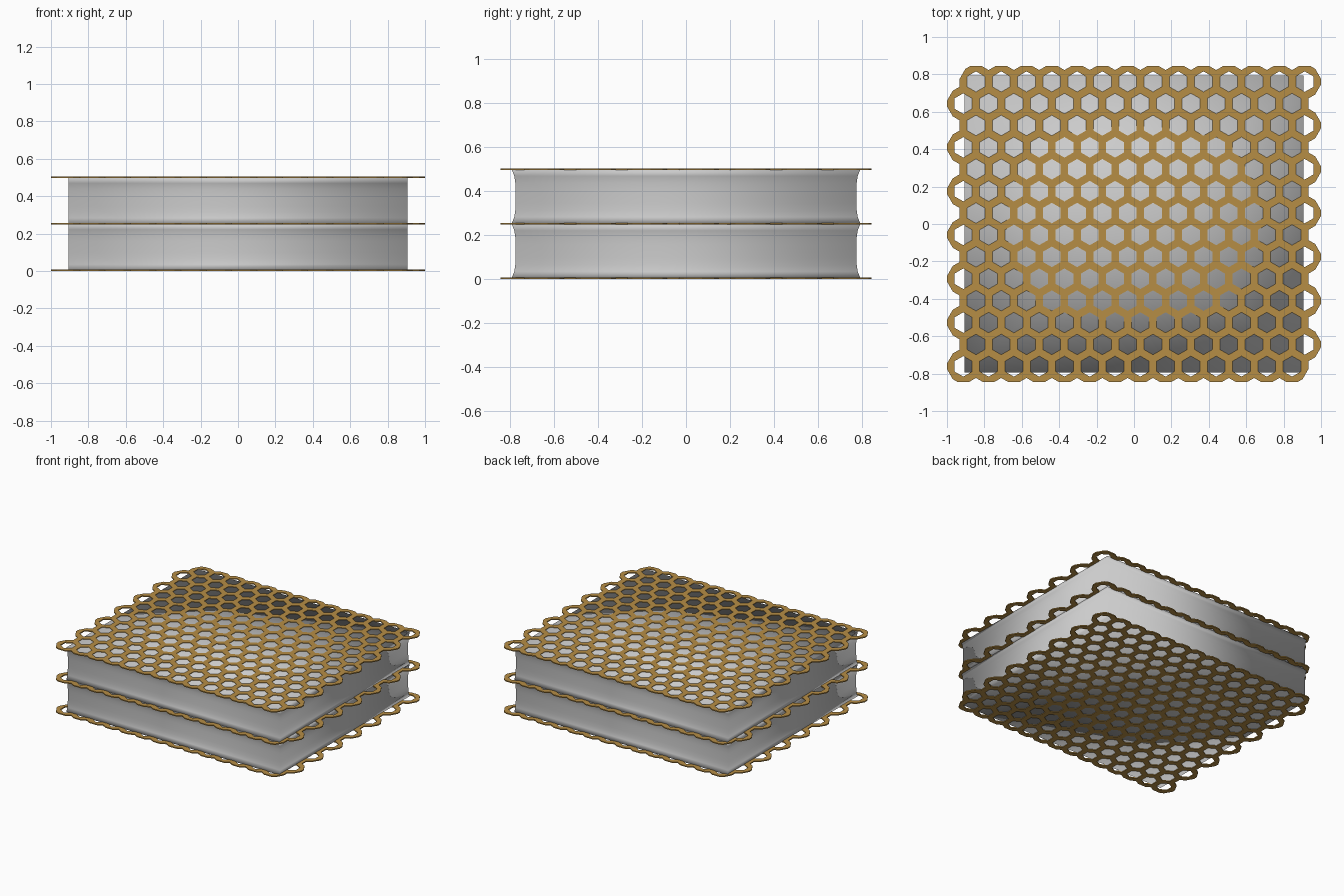
import bpy, bmesh
from math import sin, cos, pi, sqrt
from mathutils import Vector

if "Cube" in bpy.data.objects:
    bpy.data.objects.remove(bpy.data.objects["Cube"])

PITCH = 0.1352          # hexagon spacing across flats
R = PITCH / sqrt(3)     # cell corner radius
HALF = 0.02             # half the bar width
N = 14                  # rows and columns

gold = bpy.data.materials.new("gold")
gold.diffuse_color = (0.47, 0.27, 0.06, 1)
gold.use_nodes = True
gold.node_tree.nodes["Principled BSDF"].inputs["Base Color"].default_value = gold.diffuse_color


def add_object(name, bm):
    bmesh.ops.recalc_face_normals(bm, faces=bm.faces)
    me = bpy.data.meshes.new(name)
    bm.to_mesh(me)
    bm.free()
    ob = bpy.data.objects.new(name, me)
    bpy.context.collection.objects.link(ob)
    return ob


def honeycomb_sheet(name, z):
    bm = bmesh.new()
    # full hexagon cells, alternate rows shifted by half a cell
    for row in range(N):
        shift = PITCH / 4 * (1 if row % 2 else -1)
        y = (row - (N - 1) / 2) * PITCH * sqrt(3) / 2
        for col in range(N):
            x = (col - (N - 1) / 2) * PITCH + shift
            bm.faces.new([bm.verts.new((x + R * sin(k * pi / 3), y - R * cos(k * pi / 3), z))
                          for k in range(6)])
    bmesh.ops.remove_doubles(bm, verts=bm.verts, dist=0.001)
    cells = list(bm.faces)

    # outer rim: half a bar beyond the border, with blunt outer corners
    quads, corners = [], {}
    for e in bm.edges:
        if not e.is_boundary:
            continue
        mid = (e.verts[0].co + e.verts[1].co) / 2
        n = (mid - e.link_faces[0].calc_center_median()).normalized()
        outer = []
        for v in e.verts:
            along = (v.co - mid).normalized()
            single = len(v.link_faces) == 1
            p = v.co + n * HALF - along * (0.0246 if single else HALF / sqrt(3))
            outer.append(p)
            if single:
                corners.setdefault(v, []).append(p)
        quads.append((e.verts[0], e.verts[1], outer[1], outer[0]))

    # open the cells, leaving the bars
    bmesh.ops.inset_individual(bm, faces=cells, thickness=HALF, use_even_offset=True)
    bmesh.ops.delete(bm, geom=cells, context='FACES')
    for a, b, p, q in quads:
        bm.faces.new([a, b, bm.verts.new(p), bm.verts.new(q)])
    for v, (p, q) in corners.items():
        bm.faces.new([v, bm.verts.new(p), bm.verts.new(q)])
    bmesh.ops.remove_doubles(bm, verts=bm.verts, dist=0.0005)

    ob = add_object(name, bm)
    ob.data.materials.append(gold)
    sol = ob.modifiers.new("thickness", 'SOLIDIFY')
    sol.thickness = 0.008
    sol.offset = 0


def core_block(name, z0, z1):
    # rectangular block whose front and back walls curve inwards
    bm = bmesh.new()
    loops = []
    steps = 8
    for i in range(steps + 1):
        t = i / steps
        y = 0.793 - 0.018 * (1 - (2 * t - 1) ** 4)
        z = z0 + (z1 - z0) * t
        loops.append([bm.verts.new((sx * 0.907, sy * y, z))
                      for sx, sy in ((-1, -1), (1, -1), (1, 1), (-1, 1))])
    for a, b in zip(loops, loops[1:]):
        for k in range(4):
            j = (k + 1) % 4
            bm.faces.new((a[k], a[j], b[j], b[k]))
    # fan caps
    for loop, z in ((loops[0], z0), (loops[-1], z1)):
        c = bm.verts.new((0, 0, z))
        for k in range(4):
            bm.faces.new((loop[k], loop[(k + 1) % 4], c))
    ob = add_object(name, bm)
    ob.data.shade_smooth()


honeycomb_sheet("bottom_honeycomb", 0.004)
honeycomb_sheet("middle_honeycomb", 0.252)
honeycomb_sheet("top_honeycomb", 0.5)
core_block("lower_core", 0.004, 0.252)
core_block("upper_core", 0.252, 0.5)
